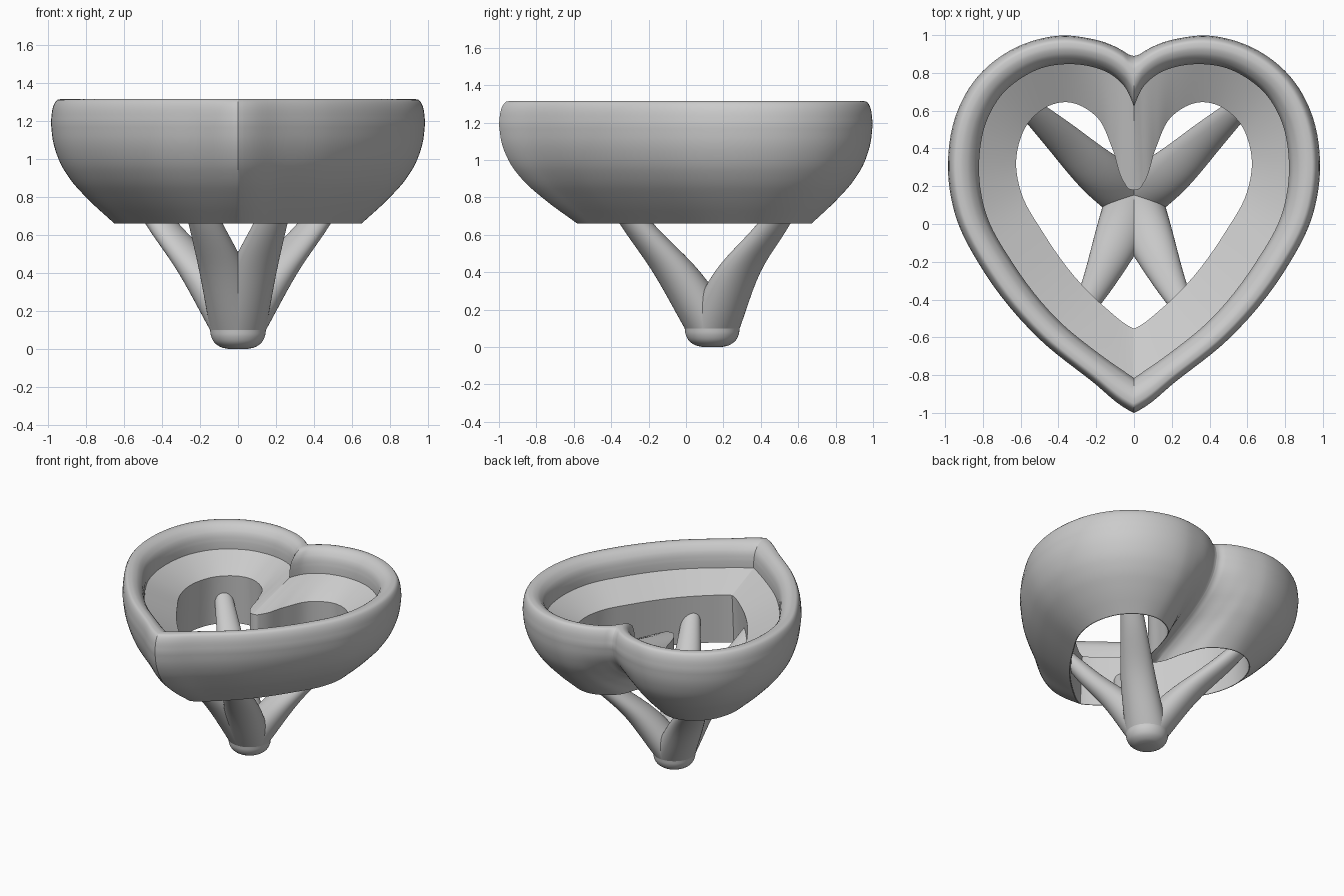
import bpy, bmesh, math
from mathutils import Vector

if "Cube" in bpy.data.objects:
    bpy.data.objects.remove(bpy.data.objects["Cube"])


def spline(pts, n):
    """Chord-spaced cubic curve through points of any dimension."""
    p = [Vector(q) for q in pts]
    p = [2 * p[0] - p[1]] + p + [2 * p[-1] - p[-2]]
    out = []
    for i in range(1, len(p) - 2):
        a, b, c, d = p[i - 1:i + 3]
        l0, l1, l2 = (b - a).length, (c - b).length, (d - c).length
        # end tangents scaled to this span
        m0 = ((b - a) / l0 * l1 + (c - b) / l1 * l0) / (l0 + l1) * l1
        m1 = ((c - b) / l1 * l2 + (d - c) / l2 * l1) / (l1 + l2) * l1
        for k in range(n):
            t = k / n
            out.append((2 * t ** 3 - 3 * t * t + 1) * b + (t ** 3 - 2 * t * t + t) * m0
                       + (3 * t * t - 2 * t ** 3) * c + (t ** 3 - t * t) * m1)
    return out + [p[-2]]


def loft(name, rings, closed=False):
    """Skin a list of equal-length rings; cap the ends unless closed."""
    bm = bmesh.new()
    vs = [[bm.verts.new(co) for co in r] for r in rings]
    n = len(vs[0])
    for i in range(len(vs) if closed else len(vs) - 1):
        a, b = vs[i], vs[(i + 1) % len(vs)]
        for j in range(n):
            k = (j + 1) % n
            bm.faces.new((a[j], a[k], b[k], b[j]))
    if not closed:
        bm.faces.new(vs[0])
        bm.faces.new(vs[-1])
    bmesh.ops.recalc_face_normals(bm, faces=bm.faces)
    me = bpy.data.meshes.new(name)
    bm.to_mesh(me)
    bm.free()
    ob = bpy.data.objects.new(name, me)
    bpy.context.collection.objects.link(ob)
    bpy.ops.object.select_all(action='DESELECT')
    ob.select_set(True)
    bpy.context.view_layer.objects.active = ob
    bpy.ops.object.shade_smooth_by_angle(angle=math.radians(35))
    return ob


def heart(half):
    """Full heart outline from its right half (notch to tip)."""
    h = spline(half, 6)
    return h + [Vector((-p.x, p.y)) for p in h[-2:0:-1]]


def offset(loop, d):
    """Grow a loop outward, fading to nothing at the notch."""
    n, out = len(loop), []
    for i, p in enumerate(loop):
        t = (loop[(i + 1) % n] - loop[i - 1]).normalized()
        w = min(1, (p - loop[0]).length / .4)
        out.append(p + d * w * Vector((-t.y, t.x)))
    return out


# Heart outlines: widest outside, inside of the rim, bottom opening
outer = heart([(0, .89), (.02, .894), (.06, .918), (.15, .96), (.25, .985), (.365, .998),
               (.55, .965), (.71, .885), (.84, .765), (.93, .61), (.985, .33), (.947, .05),
               (.79, -.26), (.5, -.61), (.22, -.835), (.03, -.985), (0, -1)])
inner = heart([(0, .62), (.015, .66), (.045, .72), (.127, .795), (.235, .835), (.365, .846),
               (.49, .825), (.6, .77), (.695, .69), (.77, .57), (.82, .33), (.785, .06),
               (.64, -.21), (.4, -.51), (.18, -.69), (.03, -.795), (0, -.815)])
hole = heart([(0, .18), (.025, .184), (.05, .215), (.115, .4), (.2, .57), (.355, .645),
              (.44, .63), (.515, .583), (.57, .52), (.605, .44), (.624, .33), (.597, .165),
              (.485, -.04), (.28, -.318), (.14, -.453), (.025, -.542), (0, -.555)])
base = offset(hole, .026)


def ring(a, b, t, z):
    return [(*p.lerp(q, t), z) for p, q in zip(a, b)]


# Heart setting: bowl wall, rounded rim, stepped seat, straight opening
wall = spline([(1, .66), (.55, .8), (.29, .9), (.12, 1), (.03, 1.1), (0, 1.19)], 4)
rim = spline([(0, 1.19), (.04, 1.255), (.14, 1.3), (.32, 1.315), (.55, 1.31),
              (.8, 1.28), (.95, 1.235), (1, 1.19)], 3)
rings = [ring(outer, base, t, z) for t, z in wall[:-1]]
rings += [ring(outer, inner, t, z) for t, z in rim]
rings += [ring(inner, hole, t, z) for t, z in ((0, 1.14), (.5, 1.085), (1, 1.03))]
rings.append(ring(hole, base, .8, .66))
loft("heart_setting", rings, closed=True)


def circle(x, y, z, r, n=48):
    return [(x + r * math.cos(2 * math.pi * i / n), y + r * math.sin(2 * math.pi * i / n), z)
            for i in range(n)]


# Rounded foot
foot = spline([(.05, 0), (.09, .01), (.125, .035), (.142, .068), (.147, .1)], 4)
loft("foot", [circle(0, .14, max(z, 0), r) for r, z in foot])

# Four tapering legs spreading from the foot into the setting: x, y, z, radius
legs = {
    "front": [(0, .14, .1, .147), (.075, -.05, .4, .127), (.17, -.265, .66, .09), (.29, -.5, .99, .045)],
    "back": [(0, .14, .1, .147), (.19, .275, .4, .123), (.4, .47, .66, .088), (.63, .68, .99, .045)],
}
for part, path in legs.items():
    for side, s in (("left", -1), ("right", 1)):
        loft(f"{part}_{side}_leg", [circle(s * x, y, z, r) for x, y, z, r in spline(path, 6)])
